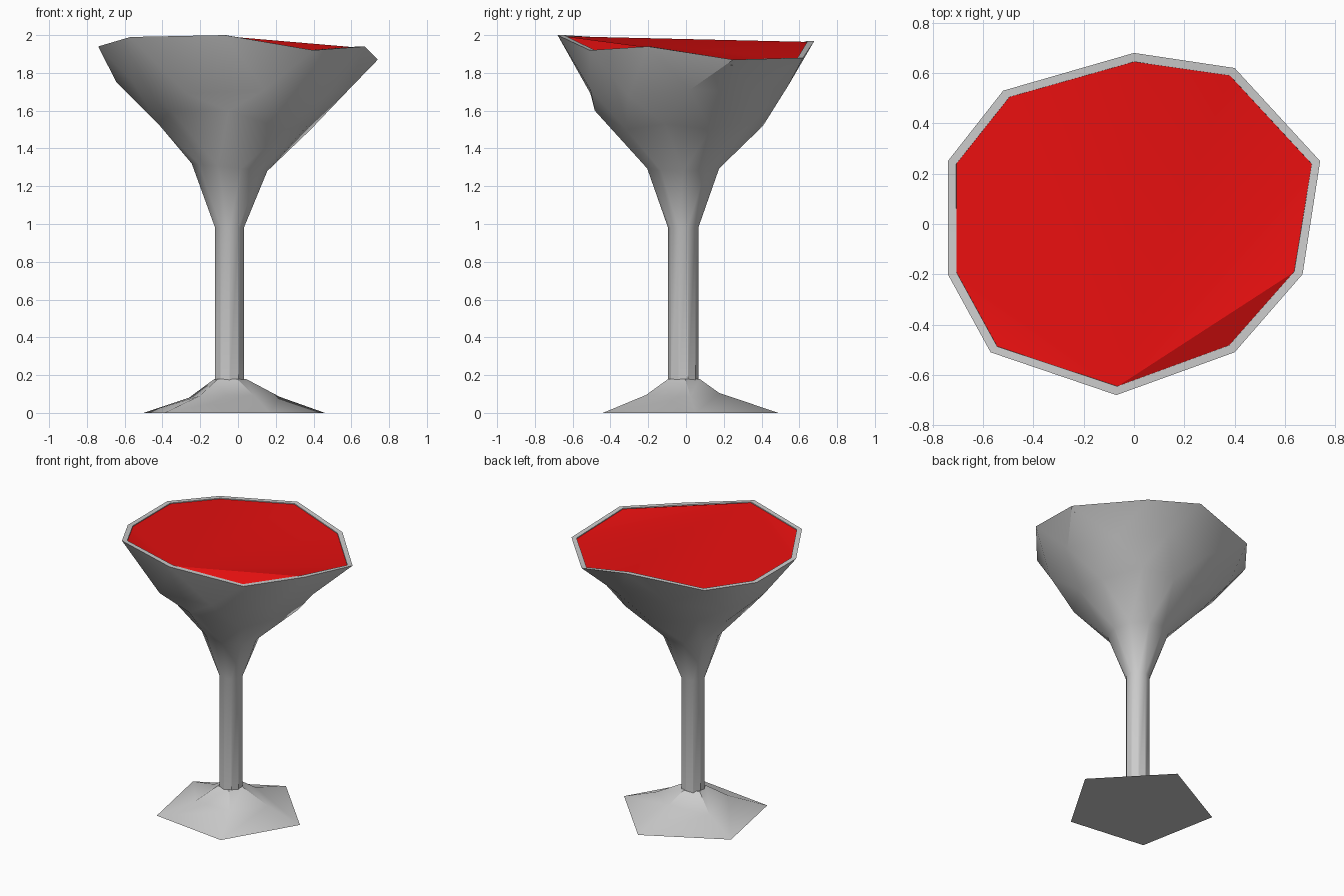
import bpy, bmesh, math
from mathutils import Vector

if "Cube" in bpy.data.objects:
    bpy.data.objects.remove(bpy.data.objects["Cube"])

STEM = Vector((-0.045, -0.015, 0))


def make_object(name, bm, smooth_angle):
    bmesh.ops.recalc_face_normals(bm, faces=bm.faces[:])
    mesh = bpy.data.meshes.new(name)
    bm.to_mesh(mesh)
    bm.free()
    ob = bpy.data.objects.new(name, mesh)
    bpy.context.collection.objects.link(ob)
    bpy.ops.object.select_all(action='DESELECT')
    bpy.context.view_layer.objects.active = ob
    ob.select_set(True)
    bpy.ops.object.shade_smooth_by_angle(angle=math.radians(smooth_angle))
    return ob


def ring(bm, points):
    return [bm.verts.new(p) for p in points]


def bridge(bm, a, b, triangles=False):
    n = len(a)
    for i in range(n):
        j = (i + 1) % n
        if triangles:  # ring b sits half a step further round than ring a
            bm.faces.new((a[i], a[j], b[i]))
            bm.faces.new((b[i], a[j], b[j]))
        else:
            bm.faces.new((a[i], a[j], b[j], b[i]))


def circle(r, z, shift, tilt=0.0):
    pts = []
    for i in range(10):
        t = math.radians(90 - 36 * (i + shift))
        x, y = r * math.cos(t), r * math.sin(t)
        pts.append(STEM + Vector((x, y, z + tilt * x)))
    return pts


def inset(points, amount, drop):
    out = []
    for p in points:
        d = Vector((p.x, p.y, 0)).normalized()
        out.append(p - d * amount - Vector((0, 0, drop)))
    return out


# Uneven ten-sided rim, clockwise from the back
rim = [Vector(p) for p in (
    (0, .68, 1.97), (.40, .62, 1.88), (.74, .25, 1.87), (.67, -.20, 1.94),
    (.40, -.51, 1.92), (-.07, -.68, 2.0), (-.57, -.51, 1.99),
    (-.74, -.20, 1.94), (-.74, .25, 1.94), (-.52, .53, 1.93))]

# Upper bowl ring: (scale, height) between neighbouring rim corners
upper = ((.83, 1.73), (.80, 1.70), (.83, 1.71), (.86, 1.68), (.85, 1.71),
         (.85, 1.69), (.85, 1.75), (.87, 1.75), (.84, 1.71), (.81, 1.74))
# Lower bowl ring: (scale, height) beneath the rim corners
lower = ((.60, 1.52), (.58, 1.55), (.52, 1.50), (.56, 1.53), (.62, 1.50),
         (.71, 1.60), (.62, 1.60), (.57, 1.53), (.55, 1.52), (.62, 1.58))

upper_pts, lower_pts = [], []
for i in range(10):
    j = (i + 1) % 10
    m = (rim[i] + rim[j]) / 2 * upper[i][0]
    upper_pts.append(Vector((m.x, m.y, upper[i][1])))
    m = rim[j] * lower[j][0]
    lower_pts.append(Vector((m.x, m.y, lower[j][1])))

# Bowl and stem, with a narrow lip turned inward
bm = bmesh.new()
rows = [ring(bm, p) for p in (rim, upper_pts, lower_pts,
                              circle(.20, 1.30, 1.5, -.1),
                              circle(.08, .98, 2))]
for a, b in zip(rows, rows[1:]):
    bridge(bm, a, b, True)
foot_ring = ring(bm, circle(.08, .12, 2))
bridge(bm, rows[-1], foot_ring)
bm.faces.new(foot_ring)
lip = ring(bm, inset(rim, .035, 0))
lip_low = ring(bm, inset(rim, .037, .03))
bridge(bm, rows[0], lip)
bridge(bm, lip, lip_low)
make_object("bowl_and_stem", bm, 30)

# Drink surface, fanned from the front rim corner
bm = bmesh.new()
v = ring(bm, inset(rim, .034, .006))
for k in range(1, 9):
    bm.faces.new((v[5], v[(5 + k) % 10], v[(6 + k) % 10]))
drink = make_object("drink_surface", bm, 30)
if drink.data.polygons[0].normal.z < 0:
    drink.data.flip_normals()
red = bpy.data.materials.new("red")
red.diffuse_color = (0.8, 0.005, 0.005, 1)
red.use_nodes = True
red.node_tree.nodes["Principled BSDF"].inputs["Base Color"].default_value = red.diffuse_color
drink.data.materials.append(red)

# Five-sided foot, flaring up to the stem
bm = bmesh.new()
corners = [Vector(p) for p in ((-.39, -.37, 0), (.17, -.44, 0), (.46, .05, 0),
                               (.04, .49, 0), (-.50, .20, 0))]
mid = (.52, .48, .48, .36, .52)
heights = (.09, .095, .085, .105, .08)
base = ring(bm, corners)
middle = ring(bm, [Vector((c.x * k, c.y * k, z))
                   for c, k, z in zip(corners, mid, heights)])
top = ring(bm, [STEM + (c - STEM).normalized() * .088 + Vector((0, 0, .18))
                for c in corners])
bridge(bm, base, middle)
bridge(bm, middle, top)
bm.faces.new(base)
bm.faces.new(top)
make_object("foot", bm, 30)
